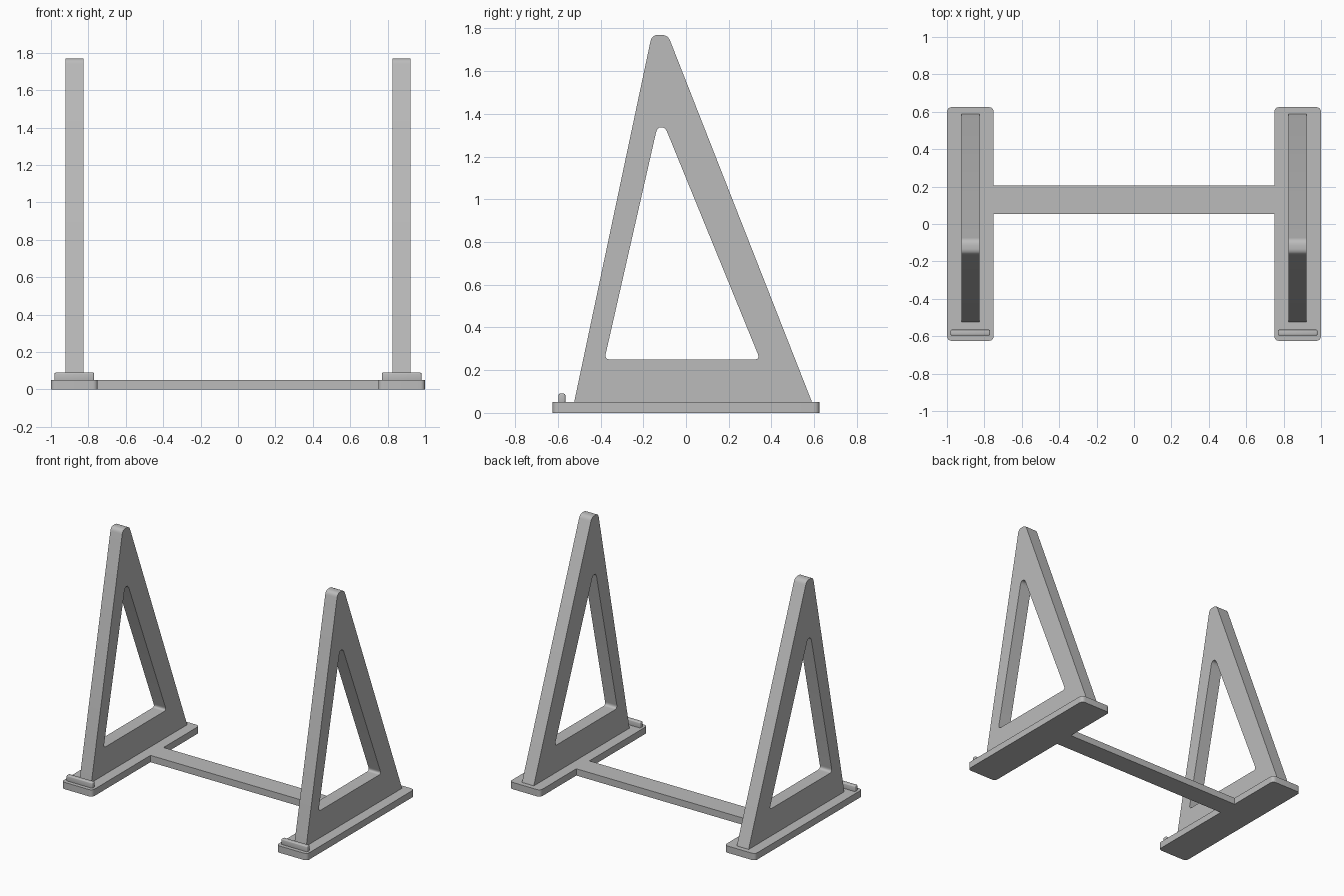
import bpy
import bmesh
from mathutils import Vector, Matrix

cube = bpy.data.objects.get("Cube")
if cube:
    bpy.data.objects.remove(cube)

grey = bpy.data.materials.new("plain grey")
grey.use_nodes = True
grey.diffuse_color = (0.5, 0.5, 0.5, 1)
grey.node_tree.nodes["Principled BSDF"].inputs["Base Color"].default_value = (0.5, 0.5, 0.5, 1)


def rounded(corners, radius, steps=6):
    """Outline with each corner replaced by a small curve."""
    pts = [Vector(c) for c in corners]
    out = []
    for i, p in enumerate(pts):
        a, b = pts[i - 1] - p, pts[(i + 1) % len(pts)] - p
        start = p + a.normalized() * min(radius, a.length * 0.45)
        end = p + b.normalized() * min(radius, b.length * 0.45)
        for k in range(steps + 1):
            t = k / steps
            out.append(start * (1 - t) ** 2 + p * 2 * t * (1 - t) + end * t * t)
    return out


def finish(name, bm):
    bmesh.ops.recalc_face_normals(bm, faces=bm.faces)
    mesh = bpy.data.meshes.new(name)
    bm.to_mesh(mesh)
    bm.free()
    mesh.materials.append(grey)
    obj = bpy.data.objects.new(name, mesh)
    bpy.context.collection.objects.link(obj)
    bpy.ops.object.select_all(action="DESELECT")
    obj.select_set(True)
    bpy.context.view_layer.objects.active = obj
    bpy.ops.object.shade_smooth_by_angle(angle=0.6)
    return obj


def plate(name, outlines, place, depth):
    """Fill the outlines (later ones are holes) and extrude along depth."""
    bm = bmesh.new()
    for outline in outlines:
        verts = [bm.verts.new(place(p)) for p in outline]
        for i, v in enumerate(verts):
            bm.edges.new((verts[i - 1], v))
    bmesh.ops.triangle_fill(bm, use_beauty=True, use_dissolve=False, edges=bm.edges[:])
    grown = bmesh.ops.extrude_face_region(bm, geom=bm.faces[:])["geom"]
    moved = [g for g in grown if isinstance(g, bmesh.types.BMVert)]
    bmesh.ops.translate(bm, verts=moved, vec=depth)
    return finish(name, bm)


def box(name, low, high, bevel=0):
    low, high = Vector(low), Vector(high)
    bm = bmesh.new()
    bmesh.ops.create_cube(bm, size=1, matrix=Matrix.Translation((low + high) / 2)
                          @ Matrix.Diagonal((*(high - low), 1)))
    if bevel:
        bmesh.ops.bevel(bm, geom=bm.edges[:], offset=bevel, segments=3,
                        profile=0.5, affect="EDGES")
    return finish(name, bm)


# Side profile of the upright, as (y, z)
outer = rounded([(-0.528, 0.03), (0.598, 0.03), (-0.085, 1.77), (-0.16, 1.77)], 0.03)
window = rounded([(-0.382, 0.25), (0.347, 0.25), (-0.097, 1.337), (-0.135, 1.337)], 0.028)
foot = rounded([(-0.125, -0.625), (0.125, -0.625), (0.125, 0.625), (-0.125, 0.625)], 0.03)

for side, label in ((1, "left"), (-1, "right")):
    mid = 0.875 * side
    # Flat foot with rounded corners
    plate(label + "_foot", [foot], lambda p: (mid + p.x, p.y, 0), (0, 0, 0.05))
    # Triangular upright with a window
    plate(label + "_upright", [outer, window],
          lambda p: (mid - 0.048, p.x, p.y), (0.096, 0, 0))
    # Small stop rail at the front of the foot
    box(label + "_stop_rail", (mid - 0.106, -0.597, 0.04), (mid + 0.106, -0.565, 0.09), 0.007)

# Bar joining the two feet
box("cross_bar", (-0.75, 0.053, 0), (0.75, 0.205, 0.05))
